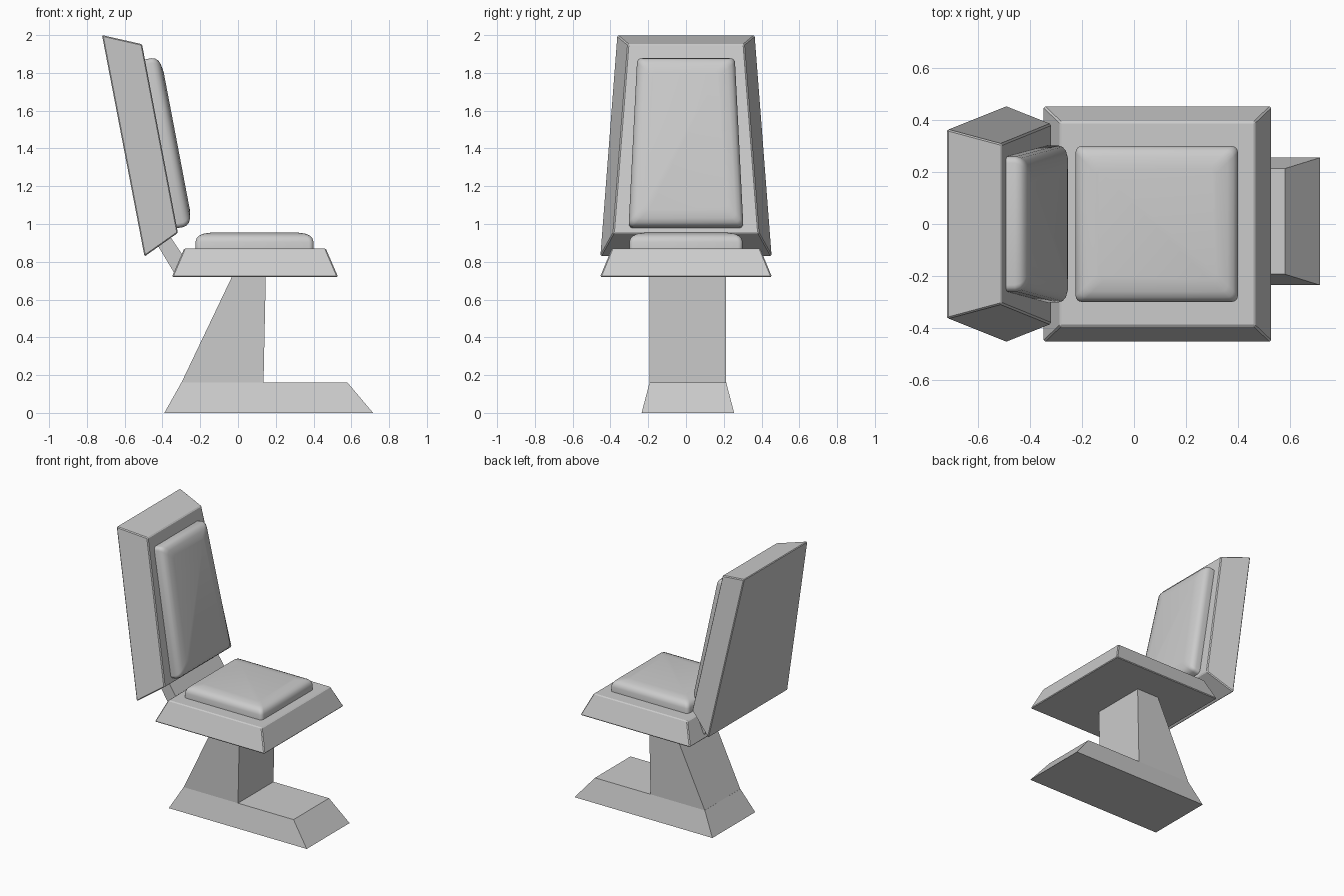
import bpy, bmesh
from math import cos, sin, pi, radians
from mathutils import Vector

if "Cube" in bpy.data.objects:
    bpy.data.objects.remove(bpy.data.objects["Cube"], do_unlink=True)

GREY = (0.6, 0.6, 0.6, 1)
mat = bpy.data.materials.new("plain_grey")
mat.use_nodes = True
mat.diffuse_color = GREY
mat.node_tree.nodes["Principled BSDF"].inputs["Base Color"].default_value = GREY


def loft(name, rings, bevel=0, smooth=False):
    """Skin a stack of equal-length point rings and cap both ends."""
    bm = bmesh.new()
    rows = [[bm.verts.new(p) for p in ring] for ring in rings]
    n = len(rows[0])
    for a, b in zip(rows, rows[1:]):
        for i in range(n):
            j = (i + 1) % n
            bm.faces.new((a[i], a[j], b[j], b[i]))
    bm.faces.new(rows[0][::-1])
    bm.faces.new(rows[-1])
    bmesh.ops.recalc_face_normals(bm, faces=bm.faces)
    if bevel:
        bmesh.ops.bevel(bm, geom=bm.edges[:], offset=bevel, segments=1,
                        affect='EDGES')
    mesh = bpy.data.meshes.new(name)
    bm.to_mesh(mesh)
    bm.free()
    mesh.materials.append(mat)
    obj = bpy.data.objects.new(name, mesh)
    bpy.context.collection.objects.link(obj)
    if smooth:
        bpy.ops.object.select_all(action='DESELECT')
        obj.select_set(True)
        bpy.context.view_layer.objects.active = obj
        bpy.ops.object.shade_smooth_by_angle(angle=radians(50))
    return obj


def rect(x0, x1, half, z, y=0):
    return [(x0, y - half, z), (x1, y - half, z),
            (x1, y + half, z), (x0, y + half, z)]


def cushion(name, origin, up, normal, v0, v1, w0, w1):
    """Pillow with rounded corners on a plane, w0 and w1 its half widths."""
    origin, up, normal = Vector(origin), Vector(up), Vector(normal)
    side = up.cross(normal)
    radius, steps = 0.025, 4
    profile = [(0, -0.01), (0, 0.035), (0.006, 0.054), (0.018, 0.068),
               (0.04, 0.078), (0.085, 0.085)]
    rings = []
    for inset, height in profile:
        d = inset + radius
        centres = [(w0 - d, v0 + d), (w1 - d, v1 - d),
                   (d - w1, v1 - d), (d - w0, v0 + d)]
        ring = []
        for k, (u, v) in enumerate(centres):
            for s in range(steps + 1):
                a = (k - 1 + s / steps) * pi / 2
                ring.append(origin + side * (u + radius * cos(a))
                            + up * (v + radius * sin(a)) + normal * height)
        rings.append(ring)
    return loft(name, rings, smooth=True)


# Foot and leaning pedestal
loft("foot", [rect(-0.39, 0.715, 0.245, 0, 0.01),
              rect(-0.30, 0.58, 0.203, 0.16, 0.01)])
loft("pedestal", [rect(-0.30, 0.135, 0.203, 0.159, 0.01),
                  rect(-0.03, 0.147, 0.203, 0.725, 0.01)])

# Seat pan and its cushion
loft("seat", [rect(-0.35, 0.53, 0.455, 0.72),
              rect(-0.285, 0.465, 0.393, 0.87)], bevel=0.006)
cushion("seat_cushion", (0.40, 0, 0.87), (-1, 0, 0), (0, 0, 1),
        0, 0.625, 0.30, 0.30)

# Backrest, wider at the rear and the bottom
loft("backrest", [
    [(-0.495, -0.455, 0.828), (-0.495, 0.455, 0.828),
     (-0.72, 0.365, 2.0), (-0.72, -0.365, 2.0)],
    [(-0.318, -0.385, 0.953), (-0.318, 0.385, 0.953),
     (-0.508, 0.308, 1.952), (-0.508, -0.308, 1.952)]], bevel=0.006)
cushion("back_cushion", (-0.318, 0, 0.953), (-0.187, 0, 0.982),
        (0.982, 0, 0.187), 0.025, 0.935, 0.303, 0.26)

# Strip joining the backrest to the seat
strip = [(-0.43, 0.895), (-0.34, 0.745), (-0.27, 0.80), (-0.37, 0.95)]
loft("back_bracket", [[(x, y, z) for x, z in strip] for y in (-0.28, 0.28)])
